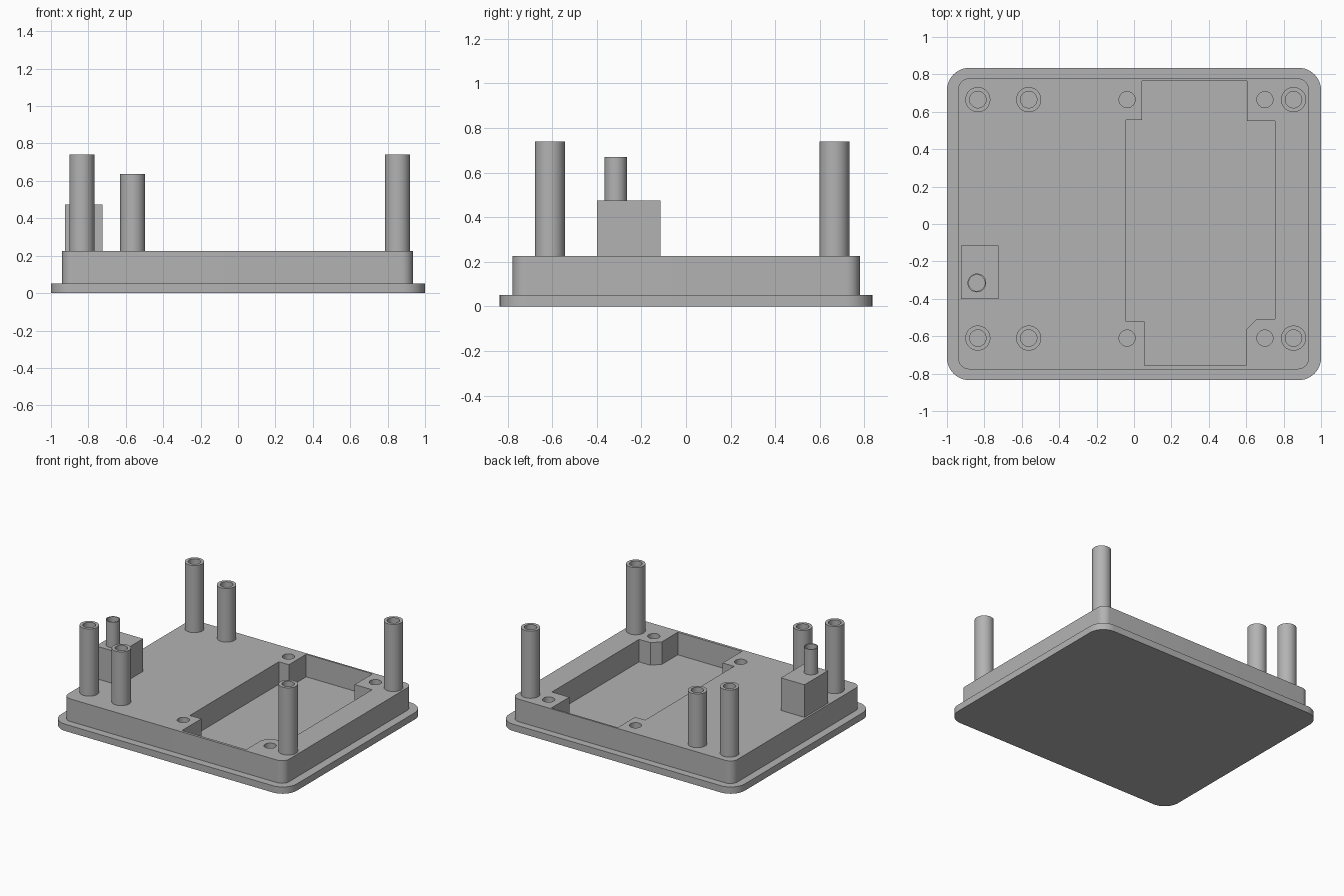
import bpy, bmesh, math

if "Cube" in bpy.data.objects:
    bpy.data.objects.remove(bpy.data.objects["Cube"])

grey = bpy.data.materials.new("grey plastic")
grey.diffuse_color = (0.45, 0.45, 0.45, 1)
grey.use_nodes = True
grey.node_tree.nodes["Principled BSDF"].inputs["Base Color"].default_value = grey.diffuse_color


def circle(x, y, r, n=40):
    return [(x + r * math.cos(2 * math.pi * i / n), y + r * math.sin(2 * math.pi * i / n))
            for i in range(n)]


def rounded_rect(x0, x1, y0, y1, r, n=10):
    pts = []
    corners = [(x1 - r, y1 - r), (x0 + r, y1 - r), (x0 + r, y0 + r), (x1 - r, y0 + r)]
    for q, (cx, cy) in enumerate(corners):
        for i in range(n + 1):
            a = (q + i / n) * math.pi / 2
            pts.append((cx + r * math.cos(a), cy + r * math.sin(a)))
    return pts


def slab(name, z0, z1, *loops):
    """Extrude an outline (first loop) with holes (other loops) from z0 to z1."""
    cu = bpy.data.curves.new(name, 'CURVE')
    cu.dimensions = '2D'
    cu.fill_mode = 'BOTH'
    cu.extrude = (z1 - z0) / 2
    for loop in loops:
        sp = cu.splines.new('POLY')
        sp.points.add(len(loop) - 1)
        for p, (x, y) in zip(sp.points, loop):
            p.co = (x, y, 0, 1)
        sp.use_cyclic_u = True
    ob = bpy.data.objects.new(name, cu)
    bpy.context.collection.objects.link(ob)
    ob.location.z = (z0 + z1) / 2
    bpy.ops.object.select_all(action='DESELECT')
    ob.select_set(True)
    bpy.context.view_layer.objects.active = ob
    bpy.ops.object.convert(target='MESH')
    ob = bpy.context.view_layer.objects.active
    bm = bmesh.new()
    bm.from_mesh(ob.data)
    bmesh.ops.remove_doubles(bm, verts=bm.verts, dist=1e-5)
    bmesh.ops.recalc_face_normals(bm, faces=bm.faces)
    bm.to_mesh(ob.data)
    bm.free()
    ob.data.materials.clear()
    ob.data.materials.append(grey)
    bpy.ops.object.shade_smooth_by_angle(angle=math.radians(30))
    return ob


PLATE_TOP, BODY_TOP = 0.052, 0.225
ROWS = (0.665, -0.61)
POSTS = ((-0.835, 0.74), (-0.563, 0.637), (0.853, 0.74))   # x, top height

# Flange plate
slab("flange_plate", 0, PLATE_TOP, rounded_rect(-1, 1, -0.835, 0.835, 0.12))

# Raised body with the stepped pocket and screw holes
pocket = [(0.043, 0.765), (0.605, 0.765), (0.605, 0.55), (0.753, 0.55),
          (0.753, -0.507), (0.657, -0.507), (0.6, -0.565), (0.6, -0.757),
          (0.055, -0.757), (0.055, -0.522), (-0.042, -0.522), (-0.042, 0.555),
          (0.043, 0.555)]
holes = [circle(x, y, 0.043) for y in ROWS for x in (-0.037, 0.7)]
slab("raised_body", PLATE_TOP, BODY_TOP,
     rounded_rect(-0.94, 0.935, -0.777, 0.779, 0.06), pocket, *holes)

# Hollow screw posts
for y in ROWS:
    for x, top in POSTS:
        slab("screw_post", BODY_TOP, top, circle(x, y, 0.067), circle(x, y, 0.044))

# Block with its thin tube
slab("side_block", BODY_TOP, 0.475,
     [(-0.925, -0.4), (-0.725, -0.4), (-0.725, -0.115), (-0.925, -0.115)])
slab("block_tube", 0.475, 0.67, circle(-0.84, -0.315, 0.05), circle(-0.84, -0.315, 0.043))
